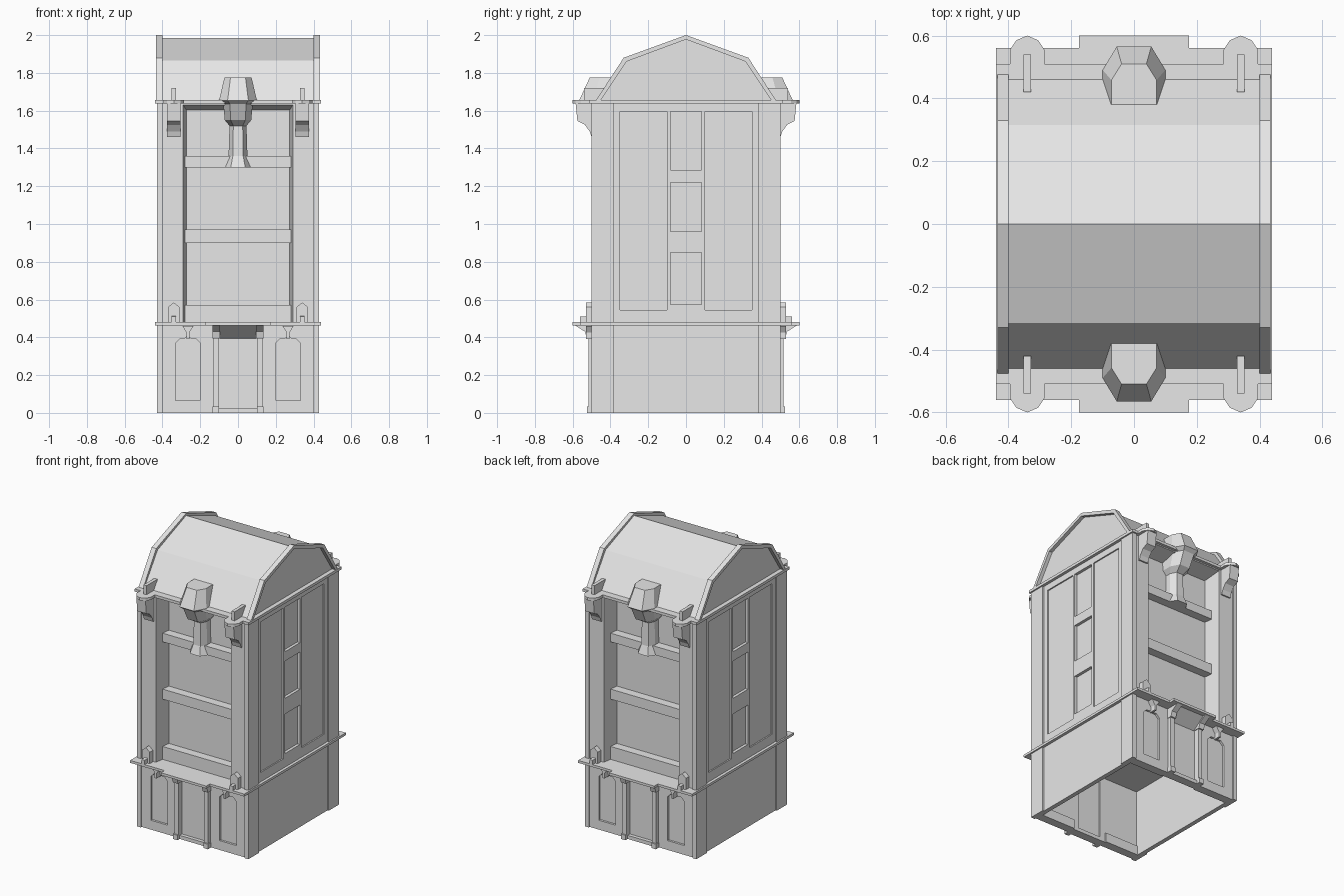
import bpy, bmesh
from mathutils import Vector

if "Cube" in bpy.data.objects:
    bpy.data.objects.remove(bpy.data.objects["Cube"], do_unlink=True)

stone = bpy.data.materials.new("light_grey_stone")
stone.use_nodes = True
GREY = (0.8, 0.8, 0.8, 1)
stone.diffuse_color = GREY
stone.node_tree.nodes["Principled BSDF"].inputs["Base Color"].default_value = GREY


def loft(name, rings, mirror=""):
    """Skin a list of equal-length point rings, cap the ends, mirror on the named axes."""
    bm = bmesh.new()
    loops = [[bm.verts.new(Vector(p)) for p in ring] for ring in rings]
    for a, b in zip(loops, loops[1:]):
        for i in range(len(a)):
            j = (i + 1) % len(a)
            bm.faces.new((a[i], a[j], b[j], b[i]))
    bm.faces.new(loops[0])
    bm.faces.new(loops[-1])
    bmesh.ops.recalc_face_normals(bm, faces=bm.faces)
    mesh = bpy.data.meshes.new(name)
    bm.to_mesh(mesh)
    bm.free()
    mesh.materials.append(stone)
    obj = bpy.data.objects.new(name, mesh)
    bpy.context.collection.objects.link(obj)
    if mirror:
        mod = obj.modifiers.new("Mirror", 'MIRROR')
        mod.use_axis = ["x" in mirror, "y" in mirror, False]
        mod.use_mirror_merge = False
    return obj


def prism(name, pts, axis, a, b, mirror=""):
    """Extrude a profile: pts are (y,z) for x, (x,z) for y, (x,y) for z."""
    def place(p, t):
        return {"x": (t, p[0], p[1]), "y": (p[0], t, p[1]), "z": (p[0], p[1], t)}[axis]
    return loft(name, [[place(p, t) for p in pts] for t in (a, b)], mirror)


def box(name, x, y, z, mirror=""):
    pts = [(x[0], y[0]), (x[1], y[0]), (x[1], y[1]), (x[0], y[1])]
    return prism(name, pts, "z", z[0], z[1], mirror)


# Main body and corner posts
box("tower_core", (-.40, .40), (-.37, .37), (.47, 1.65))
box("corner_post", (.40, .43), (-.50, -.385), (0, 1.645), "xy")
prism("front_pilaster", [(.29, -.49), (.41, -.49), (.41, -.36), (.272, -.36)],
      "z", .47, 1.645, "xy")
prism("recess_lintel", [(-.49, 1.645), (-.49, 1.63), (-.36, 1.60), (-.36, 1.645)],
      "x", -.30, .30, "y")

# Shelves across the front and back recess
for i, (low, high, front) in enumerate([(.47, .57, -.43), (.90, .97, -.43), (1.30, 1.36, -.43)]):
    box(f"recess_band_{i + 1}", (-.28, .28), (front, -.36), (low, high), "y")

# Side wall framing, panels and windows
SIDE = (.39, .42)
box("side_edge_frame", SIDE, (-.386, -.35), (.47, 1.645), "xy")
box("side_panel", (.39, .411), (-.35, -.10), (.54, 1.60), "xy")
box("side_top_rail", SIDE, (-.35, .35), (1.595, 1.645), "x")
box("side_bottom_rail", SIDE, (-.35, .35), (.47, .545), "x")
box("window_jamb", SIDE, (-.10, -.083), (.545, 1.595), "xy")
for i, (low, high) in enumerate([(.545, .575), (.85, .96), (1.22, 1.285)]):
    box(f"window_rail_{i + 1}", SIDE, (-.083, .083), (low, high), "x")

# Hollow ground floor
box("base_side_wall", SIDE, (-.47, .47), (0, .47), "x")
box("base_back_wall", (.09, .40), (-.475, -.44), (.0, .47), "xy")
box("base_inner_stile", (.13, .20), (-.49, -.47), (.065, .47), "xy")
box("base_outer_stile", (.33, .40), (-.49, -.47), (.065, .47), "xy")
box("base_plinth", (.13, .40), (-.49, -.43), (0, .065), "xy")
prism("base_arch_head", [(.20, .37), (.225, .395), (.25, .395), (.265, .41), (.28, .395),
                         (.305, .395), (.33, .37), (.33, .47), (.20, .47)],
      "y", -.49, -.47, "xy")
prism("base_keystone", [(.235, .46), (.295, .46), (.272, .425), (.272, .39),
                        (.258, .39), (.258, .425)], "y", -.53, -.48, "xy")

# Doorway
box("door", (-.11, .11), (-.475, -.45), (.02, .42), "y")
box("door_step", (-.13, .13), (-.50, -.44), (0, .025), "y")
box("door_pillar", (.10, .13), (-.515, -.44), (0, .42), "xy")
box("door_pillar_foot", (.10, .135), (-.525, -.45), (0, .035), "xy")
prism("door_bracket", [(-.47, .395), (-.525, .395), (-.535, .43), (-.59, .465), (-.47, .465)],
      "x", .095, .135, "xy")
prism("door_soffit", [(-.45, .395), (-.475, .395), (-.57, .465), (-.45, .465)],
      "x", -.10, .10, "y")

# Lower ledge
box("lower_ledge", (-.44, .44), (-.56, .56), (.463, .48))
box("lower_ledge_porch", (-.175, .175), (-.60, -.55), (.463, .48), "y")
prism("lower_finial", [(.31, .475), (.37, .475), (.37, .56), (.34, .585), (.31, .56)],
      "y", -.53, -.495, "xy")
prism("lower_finial_spur", [(-.56, .475), (-.50, .475), (-.50, .53), (-.535, .51), (-.56, .51)],
      "x", .328, .352, "xy")

# Upper ledge with rounded lugs over the brackets
box("upper_ledge", (-.44, .44), (-.51, .51), (1.638, 1.657))
lug = [(.285, -.50), (.285, -.555), (.305, -.585), (.34, -.60),
       (.375, -.585), (.395, -.555), (.395, -.50)]
prism("upper_ledge_lug", lug, "z", 1.638, 1.657, "xy")
prism("lug_bracket", [(-.48, 1.645), (-.585, 1.645), (-.575, 1.545), (-.535, 1.525),
                      (-.51, 1.49), (-.50, 1.46), (-.48, 1.46)], "x", .305, .375, "xy")
prism("lug_fin", [(-.42, 1.65), (-.54, 1.65), (-.54, 1.72), (-.42, 1.72)],
      "x", .328, .352, "xy")

# Gambrel roof with raised gable rims
roof = [(-.465, 1.65), (-.315, 1.865), (0, 1.985), (.315, 1.865), (.465, 1.65)]
prism("roof", roof, "x", -.41, .41)
rim_outer = [(-.48, 1.65), (-.33, 1.88), (0, 2.0), (.33, 1.88), (.48, 1.65)]
rim_inner = [(.455, 1.65), (.315, 1.86), (0, 1.977), (-.315, 1.86), (-.455, 1.65)]
prism("gable_rim", rim_outer + rim_inner, "x", .40, .435, "x")

# Hooded flue on front and back: height, half width, front depth
flue = [(1.30, .07, -.475), (1.36, .05, -.455), (1.52, .045, -.45), (1.55, .07, -.50),
        (1.635, .078, -.54), (1.655, .10, -.565), (1.775, .072, -.51)]


def flue_ring(z, w, front):
    back = -.35 if z < 1.6 else -.38
    mid = front + (back - front) * .4
    return [(-w, back, z), (-w, mid, z), (-w * .55, front, z),
            (w * .55, front, z), (w, mid, z), (w, back, z)]


loft("hooded_flue", [flue_ring(*r) for r in flue], "y")
